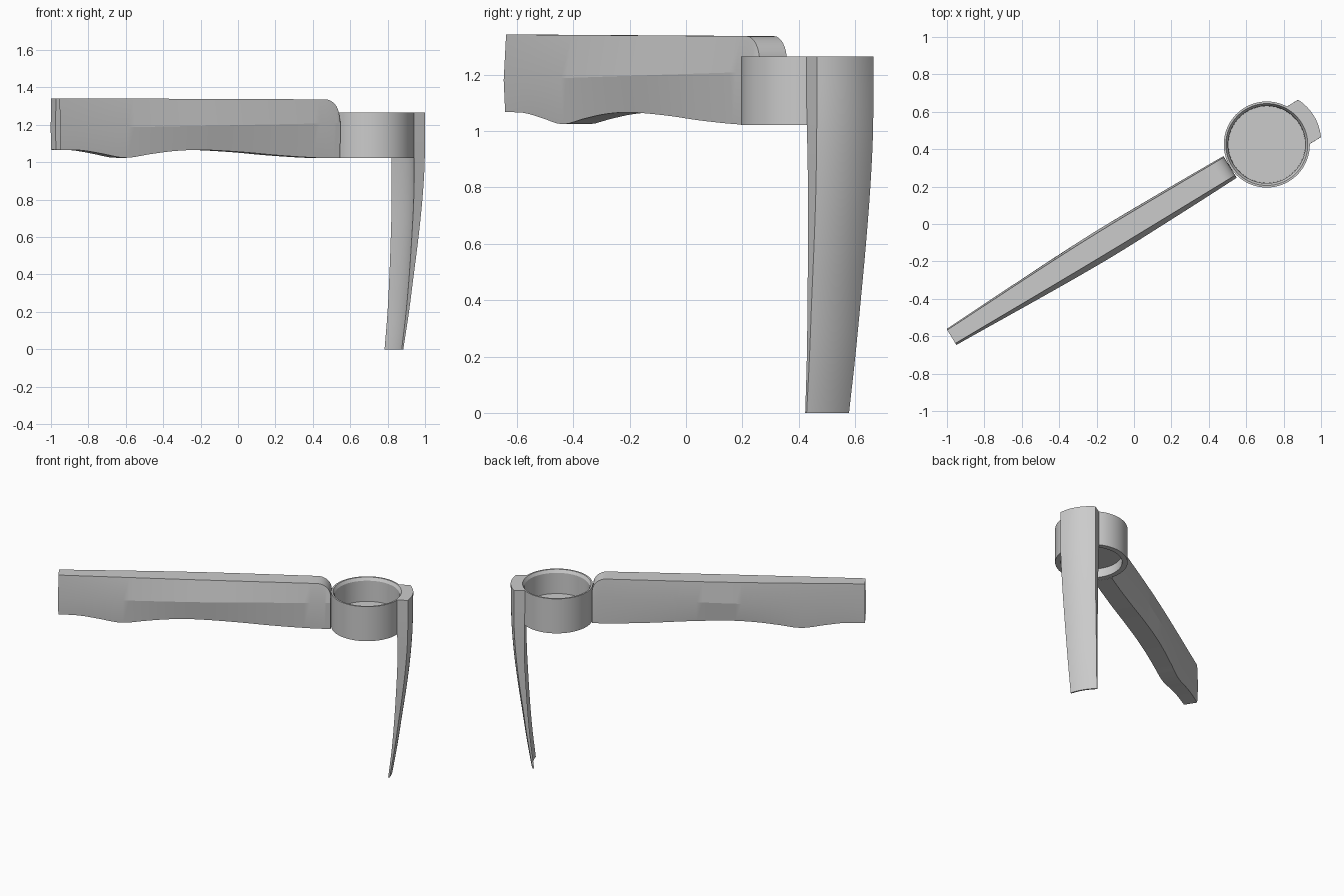
import bpy, bmesh, math
from mathutils import Matrix

if "Cube" in bpy.data.objects:
    bpy.data.objects.remove(bpy.data.objects["Cube"])

# Everything is built along a local axis u through the basket centre, then turned
PLACE = Matrix.Translation((0.71, 0.425, 0)) @ Matrix.Rotation(math.radians(31.4), 4, 'Z')


def finish(name, bm, angle):
    bmesh.ops.recalc_face_normals(bm, faces=bm.faces)
    mesh = bpy.data.meshes.new(name)
    bm.to_mesh(mesh)
    bm.free()
    ob = bpy.data.objects.new(name, mesh)
    bpy.context.collection.objects.link(ob)
    mesh.transform(PLACE)
    bpy.ops.object.select_all(action='DESELECT')
    bpy.context.view_layer.objects.active = ob
    ob.select_set(True)
    bpy.ops.object.shade_smooth_by_angle(angle=math.radians(angle))
    return ob


def interp(keys, t):
    """Smooth (Catmull-Rom style) interpolation through (t, value) keys."""
    if t <= keys[0][0]:
        return keys[0][1]
    if t >= keys[-1][0]:
        return keys[-1][1]
    n = len(keys) - 1
    i = max(k for k in range(n) if keys[k][0] <= t)

    def slope(k):
        a, b = keys[max(k - 1, 0)], keys[min(k + 1, n)]
        return (b[1] - a[1]) / (b[0] - a[0])
    (t0, p0), (t1, p1) = keys[i], keys[i + 1]
    h = t1 - t0
    s = (t - t0) / h
    return ((2*s**3 - 3*s**2 + 1) * p0 + (s**3 - 2*s**2 + s) * h * slope(i)
            + (3*s**2 - 2*s**3) * p1 + (s**3 - s**2) * h * slope(i + 1))


def loft(sections):
    """Skin closed sections and cap both ends; returns bmesh and the first cap."""
    bm = bmesh.new()
    rings = [[bm.verts.new(p) for p in sec] for sec in sections]
    for a, b in zip(rings, rings[1:]):
        for i in range(len(a)):
            j = (i + 1) % len(a)
            bm.faces.new((a[i], a[j], b[j], b[i]))
    cap = bm.faces.new(rings[0])
    bm.faces.new(rings[-1])
    return bm, cap


# Basket: lathed ring with a floor part-way down and a recess underneath
SEG = 96
profile = [(0, 1.10), (0.205, 1.10), (0.207, 1.245), (0.219, 1.265), (0.23, 1.265),
           (0.23, 1.022), (0.195, 1.022), (0.195, 1.085), (0, 1.085)]
bm = bmesh.new()
pts = [bm.verts.new((r, 0, z)) for r, z in profile]
edges = [bm.edges.new(e) for e in zip(pts, pts[1:])]
bmesh.ops.spin(bm, geom=pts + edges, cent=(0, 0, 0), axis=(0, 0, 1),
               angle=2 * math.pi, steps=SEG)
bmesh.ops.remove_doubles(bm, verts=bm.verts, dist=1e-5)
finish("basket_ring", bm, 30)

# Handle: six-sided section with a finger-grip underside and rounded inner top
bottom = [(-1.975, 1.067), (-1.84, 1.064), (-1.72, 1.047), (-1.57, 1.024), (-1.42, 1.043),
          (-1.27, 1.06), (-1.1, 1.066), (-0.85, 1.055), (-0.6, 1.036), (-0.35, 1.023), (-0.23, 1.022)]
side = [(-1.975, 0.05), (-1.1, 0.08), (-0.6, 0.076), (-0.23, 0.068)]
top_left = [(-1.975, 0.044), (-1.1, 0.068), (-0.23, 0.062)]
top_right = [(-1.975, 0.040), (-1.1, 0.050), (-0.23, 0.052)]
base = [(-1.975, 0.044), (-1.1, 0.062), (-0.23, 0.06)]
R, END = 0.088, -0.23
stations = [-1.975 + k * (1.975 + END - R) / 40 for k in range(41)]
stations += [END - R + R * math.sin(k * math.pi / 16) for k in range(1, 9)]
sections = []
for u in stations:
    f = (u + 1.975) / 1.745
    top = 1.342 - 0.006 * f
    d = max(0, u - (END - R))
    top -= R - math.sqrt(max(0, R * R - d * d))
    crease = 1.18 + 0.03 * f
    w, b, zb = interp(side, u), interp(base, u), interp(bottom, u)
    sections.append([(u, -b, zb), (u, -w, crease), (u, -interp(top_right, u), top),
                     (u, interp(top_left, u), top), (u, w, crease), (u, b, zb)])
bm, cap = loft(sections)
# Shallow pocket in the free end
bmesh.ops.inset_region(bm, faces=[cap], thickness=0.014)
bmesh.ops.translate(bm, verts=list(cap.verts), vec=(0.03, 0, 0))
finish("handle", bm, 12)

# Leg: curved, tapering blade hanging from the far side of the basket
outer = [(0, 0.150), (0.2, 0.181), (0.4, 0.207), (0.6, 0.233), (0.8, 0.254), (1.0, 0.266), (1.265, 0.268)]
inner = [(0, 0.140), (0.2, 0.163), (0.4, 0.179), (0.6, 0.191), (0.8, 0.200), (1.0, 0.200), (1.265, 0.194)]
half = [(0, 0.088), (0.4, 0.102), (0.8, 0.113), (1.0, 0.117), (1.265, 0.117)]
N = 12
sections = []
for k in range(33):
    z = 1.265 * k / 32
    uo, ui, w = interp(outer, z), interp(inner, z), interp(half, z)
    sag = 0.012 + 0.015 * z / 1.265
    t = [-1 + 2 * i / N for i in range(N + 1)]
    sections.append([(uo + sag * (1 - s * s), s * w, z) for s in t]
                    + [(ui + sag * (1 - s * s), s * w, z) for s in reversed(t)])
bm, _ = loft(sections)
finish("leg", bm, 30)
